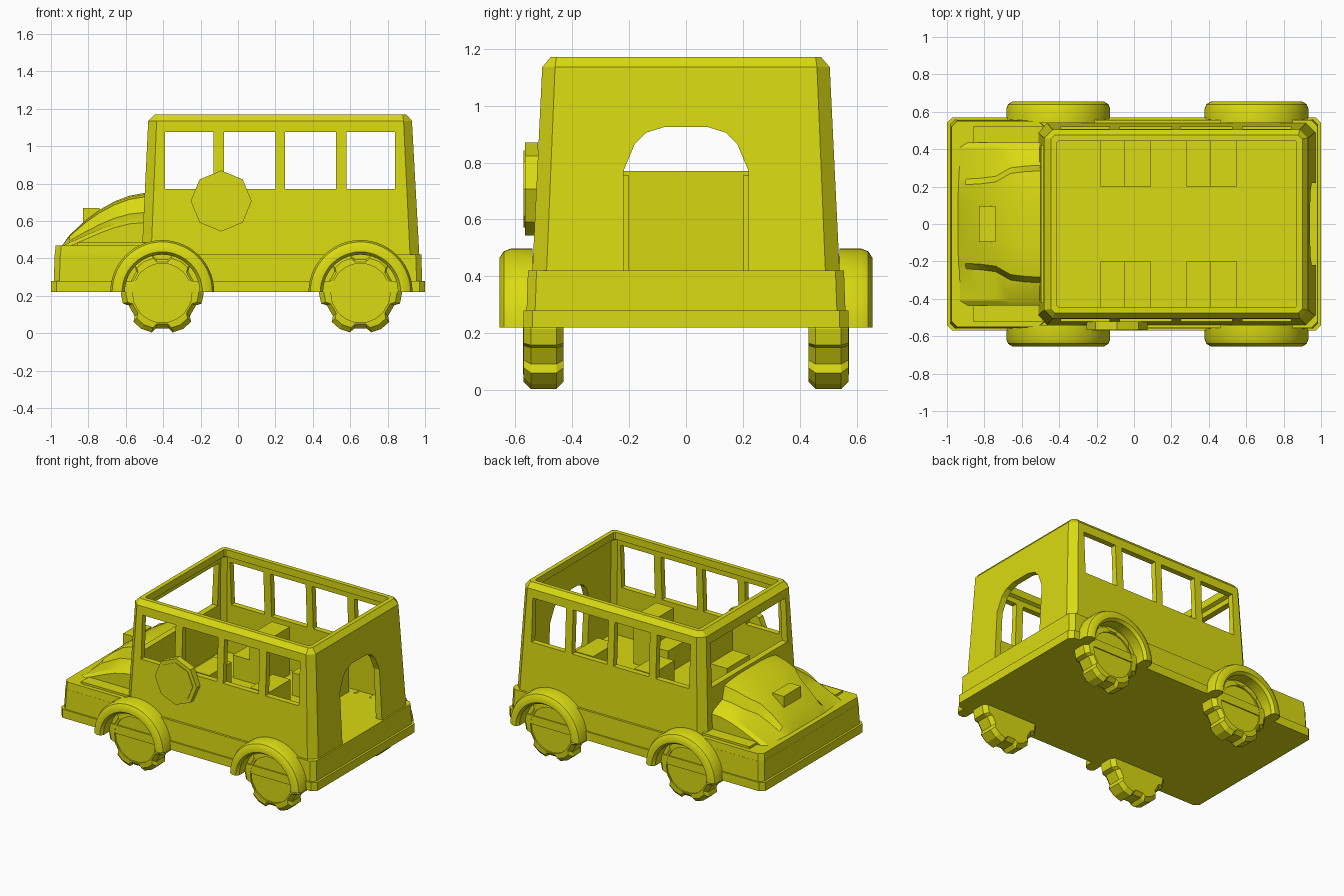
import bpy, bmesh
from math import sin, cos, pi, radians

if "Cube" in bpy.data.objects:
    bpy.data.objects.remove(bpy.data.objects["Cube"])

yellow = bpy.data.materials.new("bus yellow")
yellow.use_nodes = True
COLOUR = (0.7, 0.7, 0.006, 1)
yellow.diffuse_color = COLOUR
yellow.node_tree.nodes["Principled BSDF"].inputs["Base Color"].default_value = COLOUR


def loft(name, rings, smooth=0, closed=False):
    """Skin a row of matching point rings, capping the ends unless closed."""
    bm = bmesh.new()
    rows = [[bm.verts.new(p) for p in ring] for ring in rings]
    n = len(rows[0])
    pairs = list(zip(rows, rows[1:] + rows[:1])) if closed else list(zip(rows, rows[1:]))
    for a, b in pairs:
        for i in range(n):
            j = (i + 1) % n
            bm.faces.new((a[i], a[j], b[j], b[i]))
    if not closed:
        bm.faces.new(rows[0])
        bm.faces.new(rows[-1])
    bmesh.ops.recalc_face_normals(bm, faces=bm.faces)
    mesh = bpy.data.meshes.new(name)
    bm.to_mesh(mesh)
    bm.free()
    mesh.materials.append(yellow)
    ob = bpy.data.objects.new(name, mesh)
    bpy.context.collection.objects.link(ob)
    if smooth:
        bpy.ops.object.select_all(action='DESELECT')
        ob.select_set(True)
        bpy.context.view_layer.objects.active = ob
        bpy.ops.object.shade_smooth_by_angle(angle=radians(smooth))
    return ob


def slab(x0, x1, hy, z, c):
    """Rectangle ring at height z with corners cut by c."""
    return [(x0 + c, -hy, z), (x1 - c, -hy, z), (x1, -hy + c, z), (x1, hy - c, z),
            (x1 - c, hy, z), (x0 + c, hy, z), (x0, hy - c, z), (x0, -hy + c, z)]


def box(name, x, y, z):
    ring = lambda h: [(x[0], y[0], h), (x[1], y[0], h), (x[1], y[1], h), (x[0], y[1], h)]
    return loft(name, [ring(z[0]), ring(z[1])])


def cut(target, cutter):
    cutter.hide_render = True
    mod = target.modifiers.new("cut", 'BOOLEAN')
    mod.operation = 'DIFFERENCE'
    mod.solver = 'EXACT'
    mod.object = cutter
    bpy.ops.object.select_all(action='DESELECT')
    target.select_set(True)
    bpy.context.view_layer.objects.active = target
    bpy.ops.object.modifier_apply(modifier=mod.name)
    bpy.data.objects.remove(cutter)


# Chassis with a lower lip, and the raised nose deck
loft("chassis", [slab(-1, 1, 0.57, 0.22, 0.03), slab(-1, 1, 0.57, 0.28, 0.03),
                 slab(-0.985, 0.985, 0.56, 0.28, 0.03), slab(-0.98, 0.98, 0.555, 0.42, 0.03)])
loft("nose_deck", [slab(-0.98, -0.48, 0.555, 0.41, 0.03), slab(-0.975, -0.48, 0.55, 0.47, 0.03)])

# Cabin shell: tapered walls, chamfered roof rim, open top
cabin = loft("cabin", [slab(-0.515, 0.97, 0.54, 0.41, 0.05), slab(-0.48, 0.93, 0.505, 1.135, 0.045),
                       slab(-0.445, 0.9, 0.475, 1.17, 0.02)])
cut(cabin, loft("hollow", [slab(-0.47, 0.925, 0.5, 0.38, 0.03), slab(-0.44, 0.89, 0.467, 1.11, 0.03),
                           slab(-0.415, 0.87, 0.445, 1.12, 0.01), slab(-0.415, 0.87, 0.445, 1.3, 0.01)]))

# Side windows, windshield and arched rear doorway
for x0, x1 in ((-0.39, -0.13), (-0.075, 0.2), (0.25, 0.525), (0.58, 0.84)):
    cut(cabin, box("window_cutter", (x0, x1), (-1, 1), (0.77, 1.075)))
cut(cabin, box("windshield_cutter", (-0.8, -0.2), (-0.42, 0.42), (0.77, 1.075)))
arch = [(0.22, 0.38), (0.22, 0.77), (0.18, 0.865), (0.14, 0.905), (0.075, 0.925)]
arch += [(-y, z) for y, z in reversed(arch)]
cut(cabin, loft("door_cutter", [[(x, y, z) for y, z in arch] for x in (0.7, 1.2)]))

# Hood: raised centre with lower shoulders, lofted along the length
# station: x, centre half width, shoulder height, centre height
stations = [(-0.94, 0.21, 0.465, 0.47), (-0.9, 0.21, 0.485, 0.525), (-0.82, 0.215, 0.52, 0.6),
            (-0.74, 0.225, 0.555, 0.66), (-0.66, 0.27, 0.585, 0.705), (-0.58, 0.28, 0.605, 0.735),
            (-0.49, 0.285, 0.612, 0.752)]
hood = []
for x, w, zs, zc in stations:
    half = [(0.435, 0.44), (0.435, zs - 0.02), (0.41, zs), (w + 0.03, zs + (zc - zs) * 0.25),
            (w, zs + (zc - zs) * 0.85), (w - 0.06, zc - (zc - zs) * 0.06), (w * 0.4, zc)]
    hood.append([(x, y, z) for y, z in half] + [(x, -y, z) for y, z in reversed(half)])
loft("hood", hood, 25)
box("hood_scoop", (-0.83, -0.74), (-0.095, 0.095), (0.58, 0.67))

# Front fender ledges beside the hood
for s in (-1, 1):
    y = sorted((s * 0.42, s * 0.52))
    box("hood_ledge", (-0.86, -0.49), y, (0.46, 0.485))

# Four seats: cushion plus backrest
for x in (-0.18, 0.28):
    for s in (-1, 1):
        y = sorted((s * 0.2, s * 0.45))
        box("seat_cushion", (x, x + 0.13), y, (0.41, 0.58))
        box("seat_back", (x + 0.13, x + 0.27), y, (0.41, 0.755))

# Octagonal sign on the right side, with a raised inner plate
for name, r, y0, y1 in (("side_sign", 0.163, -0.566, -0.52), ("side_sign_plate", 0.135, -0.57, -0.56)):
    loft(name, [[(-0.09 + r * cos(i * pi / 4), y, 0.707 + r * sin(i * pi / 4))
                 for i in range(8)] for y in (y0, y1)])

# Wheels with six tread lugs, and rounded wheel arches
tread = []
for k in range(6):
    for a, r in ((-15, 0.218), (0, 0.222), (15, 0.218), (20, 0.192), (40, 0.192)):
        tread.append((radians(60 * k + a), r))
section = [(0.2, 0.54), (0.2, 0.635), (0.215, 0.655), (0.245, 0.655), (0.268, 0.64), (0.278, 0.615), (0.278, 0.54)]
for x in (-0.405, 0.655):
    for s in (-1, 1):
        tyre = [(0.43, 0.8), (0.43, 0.88), (0.455, 1), (0.545, 1), (0.57, 0.88)]
        rings = [[(x + f * r * cos(a), s * y, 0.215 + f * r * sin(a)) for a, r in tread] for y, f in tyre]
        rings += [[(x + 0.158 * cos(a), s * y, 0.215 + 0.158 * sin(a)) for a, r in tread] for y in (0.572, 0.562)]
        loft("wheel", rings)
        sweep = [pi * i / 28 for i in range(29)]
        loft("wheel_arch", [[(x + r * cos(a), s * y, 0.22 + r * sin(a)) for r, y in section] for a in sweep], 35)
